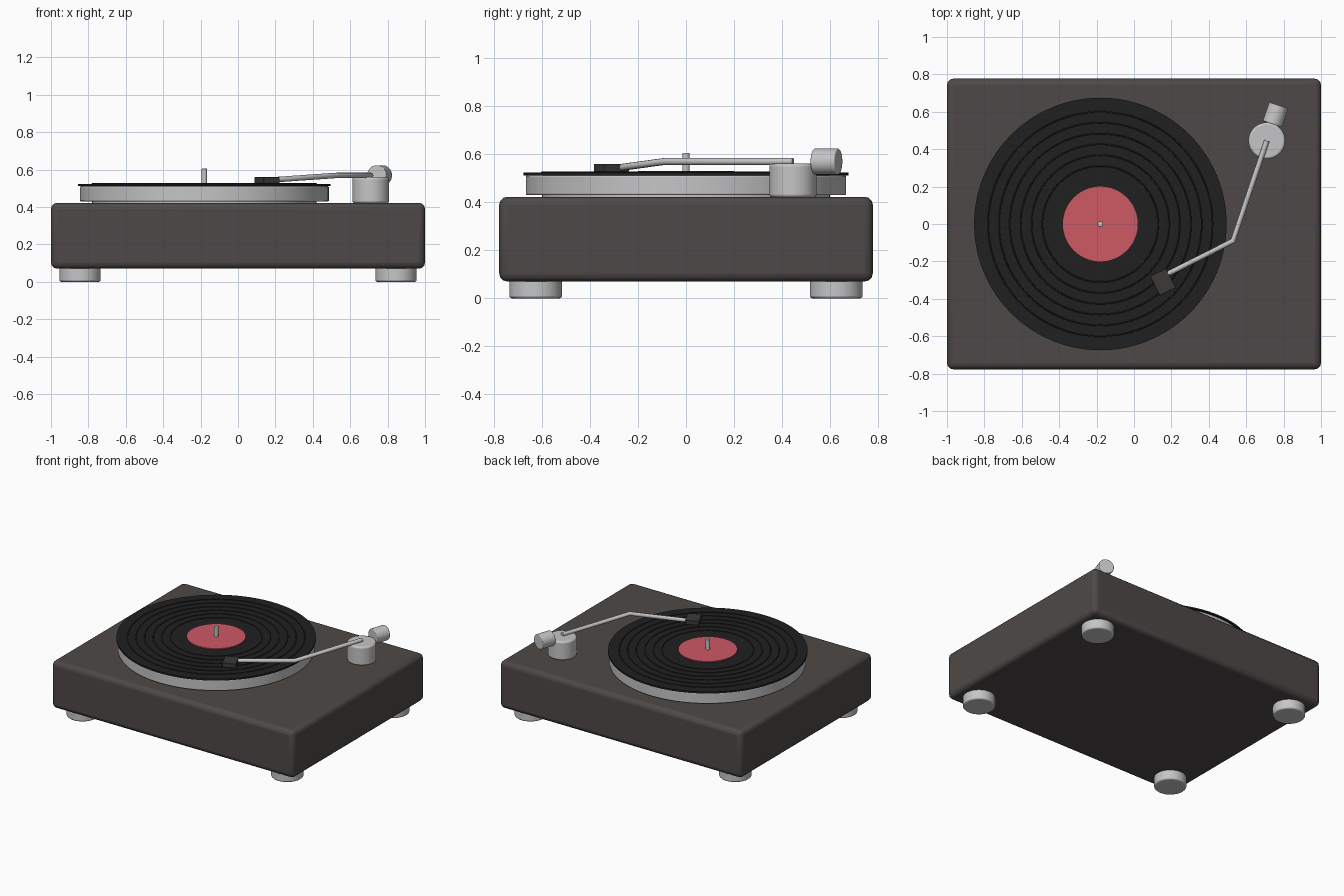
import bpy
import math
from mathutils import Vector

if "Cube" in bpy.data.objects:
    bpy.data.objects.remove(bpy.data.objects["Cube"])


def material(name, rgb):
    m = bpy.data.materials.new(name)
    m.diffuse_color = (*rgb, 1)
    m.use_nodes = True
    m.node_tree.nodes["Principled BSDF"].inputs["Base Color"].default_value = m.diffuse_color
    return m


CASE = material("warm charcoal", (0.075, 0.066, 0.063))
SILVER = material("silver", (0.56, 0.56, 0.57))
VINYL = material("vinyl black", (0.014, 0.014, 0.014))
LABEL = material("label red", (0.62, 0.10, 0.13))
SHELL = material("dark grey", (0.045, 0.041, 0.039))


def finish(name, mat, bevel=0, segments=3):
    o = bpy.context.object
    o.name = name
    o.data.materials.append(mat)
    if bevel:
        b = o.modifiers.new("rounded edges", "BEVEL")
        b.width, b.segments, b.limit_method = bevel, segments, "ANGLE"
    bpy.ops.object.shade_smooth_by_angle(angle=math.radians(40))
    return o


def box(name, loc, size, mat, turn=0, bevel=0):
    bpy.ops.mesh.primitive_cube_add(size=1, location=loc, rotation=(0, 0, turn))
    bpy.context.object.scale = size
    bpy.ops.object.transform_apply(location=False, rotation=False, scale=True)
    return finish(name, mat, bevel)


def cylinder(name, xy, r, z0, z1, mat, bevel=0, sides=64):
    bpy.ops.mesh.primitive_cylinder_add(vertices=sides, radius=r, depth=z1 - z0,
                                        location=(*xy, (z0 + z1) / 2))
    return finish(name, mat, bevel)


# Case and its four feet
box("case", (0, 0, 0.246), (2, 1.554, 0.352), CASE, bevel=0.033)
for x in (-0.845, 0.845):
    for y in (-0.625, 0.625):
        cylinder("foot", (x, y), 0.11, 0, 0.08, SILVER, 0.01, 48)

# Platter on a narrower hub, record, label and spindle
C = (-0.18, 0)
cylinder("platter_hub", C, 0.6, 0.41, 0.44, SILVER)
cylinder("platter", C, 0.666, 0.43, 0.511, SILVER, 0.006, 96)
cylinder("record", C, 0.675, 0.511, 0.523, VINYL, 0, 96)
cylinder("label", C, 0.2, 0.52, 0.529, LABEL)
cylinder("spindle", C, 0.015, 0.51, 0.605, SILVER, 0.004, 24)

# Raised groove rings on the record
for i in range(6):
    bpy.ops.mesh.primitive_torus_add(major_radius=0.6 - 0.058 * i, minor_radius=0.004,
                                     major_segments=96, minor_segments=8,
                                     location=(*C, 0.523))
    finish("groove_ring", VINYL)

# Tonearm pivot and bent arm tube
cylinder("arm_pivot", (0.71, 0.445), 0.098, 0.42, 0.56, SILVER, 0.012)
path = [Vector(p) for p in ((0.71, 0.445, 0.569), (0.53, -0.09, 0.569), (0.17, -0.272, 0.544))]
curve = bpy.data.curves.new("tonearm", "CURVE")
curve.dimensions = "3D"
curve.bevel_depth = 0.0145
curve.bevel_resolution = 4
curve.use_fill_caps = True
spline = curve.splines.new("POLY")
spline.points.add(len(path) - 1)
for p, co in zip(spline.points, path):
    p.co = (*co, 1)
curve.materials.append(SILVER)
arm = bpy.data.objects.new("tonearm", curve)
bpy.context.collection.objects.link(arm)

# Headshell at the front end, counterweight behind the pivot
box("headshell", (0.155, -0.31, 0.543), (0.096, 0.116, 0.032), SHELL, math.radians(26), 0.003)
along = (path[0] - path[1]).normalized()
bpy.ops.mesh.primitive_cylinder_add(vertices=48, radius=0.054, depth=0.106,
                                    location=path[0] + along * 0.147,
                                    rotation=along.to_track_quat("Z", "Y").to_euler())
finish("counterweight", SILVER, 0.005)
